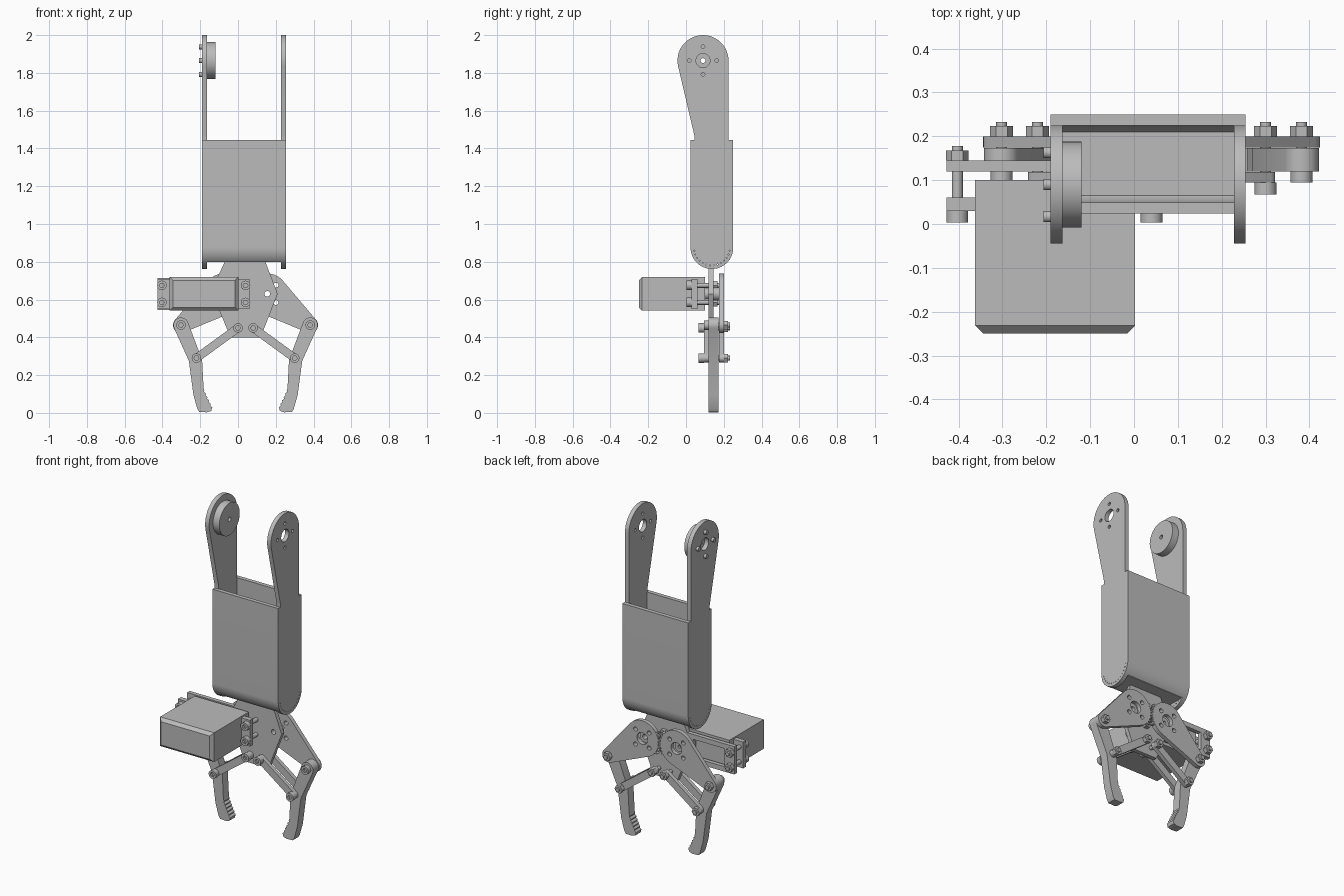
import bpy, bmesh
from math import sin, cos, pi, radians
from mathutils import Vector
from mathutils.geometry import convex_hull_2d

cube = bpy.data.objects.get("Cube")
if cube:
    bpy.data.objects.remove(cube)

grey = bpy.data.materials.new("plain_grey")
grey.use_nodes = True
colour = (0.5, 0.5, 0.5, 1)
grey.diffuse_color = colour
grey.node_tree.nodes["Principled BSDF"].inputs["Base Color"].default_value = colour
parts = []


def arc(u, v, r, a0=0, a1=360, n=32):
    """Points on an arc; a full turn leaves out the repeated end."""
    full = a1 - a0 == 360
    steps = n if full else n - 1
    return [(u + r * cos(radians(a0 + (a1 - a0) * i / steps)),
             v + r * sin(radians(a0 + (a1 - a0) * i / steps))) for i in range(n)]


def hull(points):
    return [points[i] for i in convex_hull_2d([Vector(p) for p in points])]


def finish(name, mesh):
    ob = bpy.data.objects.new(name, mesh)
    bpy.context.collection.objects.link(ob)
    mesh.materials.clear()
    mesh.materials.append(grey)
    parts.append(ob)
    return ob


def plate(name, outline, lo, hi, holes=(), axis="y"):
    """Flat plate with holes, extruded from lo to hi along an axis."""
    curve = bpy.data.curves.new(name, "CURVE")
    curve.dimensions = "2D"
    curve.fill_mode = "BOTH"
    curve.extrude = (hi - lo) / 2
    for loop in [outline, *holes]:
        spline = curve.splines.new("POLY")
        spline.points.add(len(loop) - 1)
        for point, (u, v) in zip(spline.points, loop):
            point.co = (u, v, 0, 1)
        spline.use_cyclic_u = True
    temp = bpy.data.objects.new(name + "_outline", curve)
    bpy.context.collection.objects.link(temp)
    bpy.context.view_layer.update()
    mesh = bpy.data.meshes.new_from_object(
        temp.evaluated_get(bpy.context.evaluated_depsgraph_get()))
    bpy.data.objects.remove(temp)
    mid = (lo + hi) / 2
    bm = bmesh.new()
    bm.from_mesh(mesh)
    for vert in bm.verts:
        u, v, w = vert.co
        vert.co = (u, w + mid, v) if axis == "y" else (w + mid, u, v)
    bmesh.ops.remove_doubles(bm, verts=bm.verts, dist=0.00005)
    bmesh.ops.recalc_face_normals(bm, faces=bm.faces)
    bm.to_mesh(mesh)
    bm.free()
    return finish(name, mesh)


def rect(u0, u1, v0, v1):
    return [(u0, v0), (u1, v0), (u1, v1), (u0, v1)]


def bolt(name, x, z, head, seat, nut):
    """Socket-head bolt with a hex nut, pointing backwards."""
    plate(name + "_head", arc(x, z, 0.025, n=24), head, seat, [arc(x, z, 0.013, n=6)])
    plate(name + "_shaft", arc(x, z, 0.0125, n=16), head + 0.015, nut + 0.033)
    plate(name + "_nut", arc(x, z, 0.026, n=6), nut, nut + 0.023)


# Side plates with rounded ends
HUB_Y, HUB_Z = 0.09, 1.865
BODY_Y, BODY_R, BEND_Z, RIM_Z = 0.137, 0.113, 0.875, 1.445
FRONT, BACK = BODY_Y - BODY_R, BODY_Y + BODY_R
side = (arc(BODY_Y, BEND_Z, BODY_R, 180, 360)
        + [(BACK, RIM_Z), (0.225, RIM_Z)]
        + arc(HUB_Y, HUB_Z, 0.135, 0, 193)
        + [(0.044, 1.47), (0.044, RIM_Z), (FRONT, RIM_Z)])
screw_spots = [(HUB_Y + 0.073 * cos(k * pi / 2), HUB_Z + 0.073 * sin(k * pi / 2))
               for k in range(4)]
side_holes = [arc(HUB_Y, HUB_Z, 0.037)] + [arc(u, v, 0.01, n=12) for u, v in screw_spots]
side_holes += [arc(u, v, 0.003, n=6) for u, v in arc(BODY_Y, BEND_Z, 0.095, 190, 350, 14)]
plate("right_side_plate", side, -0.19, -0.163, side_holes, "x")
plate("left_side_plate", side, 0.228, 0.254, side_holes, "x")

# Front and back panels curling under the body, and the floor between them
for name, s in (("front_panel", -1), ("back_panel", 1)):
    inner = BODY_R - 0.025
    bend = ([(BODY_R, RIM_Z)]
            + arc(0, BEND_Z, BODY_R, 0, -42, 12)
            + arc(0, BEND_Z, inner, -42, 0, 12)
            + [(inner, RIM_Z)])
    plate(name, [(BODY_Y + s * u, v) for u, v in bend], -0.163, 0.228, axis="x")
plate("body_floor", rect(BODY_Y - 0.08, BODY_Y + 0.08, 0.8, 0.825), -0.163, 0.228, axis="x")

# Round joint horn and its screws
plate("joint_horn", arc(HUB_Y, HUB_Z, 0.098, n=48), -0.163, -0.12,
      [arc(HUB_Y, HUB_Z, 0.013, n=16)], "x")
for i, (u, v) in enumerate(screw_spots):
    plate(f"horn_screw_{i}", arc(u, v, 0.013, n=16), -0.206, -0.163, axis="x")

# Servo motor with a chamfered front
bm = bmesh.new()
bmesh.ops.create_cube(bm, size=1)
for vert in bm.verts:
    vert.co = (-0.18 + vert.co.x * 0.364, -0.075 + vert.co.y * 0.35, 0.63 + vert.co.z * 0.178)
front_face = min(bm.faces, key=lambda f: f.calc_center_median().y)
bmesh.ops.bevel(bm, geom=list(front_face.edges), offset=0.018, segments=1, affect="EDGES")
mesh = bpy.data.meshes.new("servo_case")
bm.to_mesh(mesh)
bm.free()
finish("servo_case", mesh)
bolt_x = (-0.403, 0.04)
bolt_z = (0.585, 0.675)
plate("servo_flange", rect(-0.427, 0.06, 0.55, 0.71), 0.03, 0.06)
for x in bolt_x:
    for z in bolt_z:
        bolt("servo_bolt", x, z, 0.003, 0.03, 0.145)

# Palm plate with the servo bracket
MID, GEAR_Z, GEAR_D = 0.04, 0.63, 0.115
palm = [(-0.07, 0.8), (0.145, 0.8), (0.21, 0.63), (0.12, 0.4), (-0.04, 0.4),
        (-0.1, 0.545), (-0.427, 0.545), (-0.427, 0.715), (-0.11, 0.715)]
plate("palm_plate", palm, 0.12, 0.145,
      [rect(-0.36, -0.15, 0.575, 0.685), arc(MID - GEAR_D, GEAR_Z, 0.045),
       arc(MID + GEAR_D, GEAR_Z, 0.015, n=16)])
plate("servo_shaft", arc(MID - GEAR_D, GEAR_Z, 0.03), 0.1, 0.172,
      [arc(MID - GEAR_D, GEAR_Z, 0.01, n=12)])
plate("gear_spacer", arc(MID + GEAR_D, GEAR_Z, 0.034), 0.145, 0.175,
      [arc(MID + GEAR_D, GEAR_Z, 0.015, n=16)])

# Mirrored gripper halves; distances are measured from the middle line
ELBOW, WRIST, PIVOT = (0.342, 0.465), (0.26, 0.29), (0.04, 0.45)
zigzag = [(0.176 + 0.042 * t / 10 + 0.007 * (t % 2), 0.03 + 0.09 * t / 10)
          for t in range(11)]
finger = (arc(*ELBOW, 0.04, -25, 160, 16)
          + [(0.23, 0.28), (0.222, 0.13)] + zigzag[::-1]
          + [(0.182, 0.01), (0.205, 0.003), (0.245, 0.005), (0.255, 0.02),
             (0.276, 0.095), (0.3, 0.275)])
for label, s in (("left", 1), ("right", -1)):
    def flip(points):
        return [(MID + s * u, v) for u, v in points]

    # Gear arm with holes and meshing teeth
    gear_holes = [arc(GEAR_D, GEAR_Z, 0.036)]
    gear_holes += [arc(GEAR_D + 0.065 * cos(a), GEAR_Z + 0.065 * sin(a), 0.013, n=14)
                   for a in (pi / 4 + k * pi / 2 for k in range(4))]
    arm = hull(arc(GEAR_D, GEAR_Z, 0.108, n=64) + arc(*ELBOW, 0.042))
    plate(label + "_gear_arm", flip(arm), 0.175, 0.2, [flip(h) for h in gear_holes])
    for k in range(-3, 4):
        a = pi + (k + 0.25 * s) * 0.19
        tooth = [(GEAR_D + r * cos(a + d), GEAR_Z + r * sin(a + d))
                 for r, d in ((0.105, -0.06), (0.121, -0.025), (0.121, 0.025), (0.105, 0.06))]
        plate(label + "_gear_tooth", flip(tooth), 0.176, 0.199)

    # Finger with a serrated pad
    plate(label + "_finger", flip(finger), 0.12, 0.173)

    # Twin links and the bolts at each joint
    link = hull(arc(*PIVOT, 0.022) + arc(*WRIST, 0.022))
    plate(label + "_front_link", flip(link), 0.095, 0.119)
    plate(label + "_back_link", flip(link), 0.175, 0.2)
    for joint, (u, v), head in (("elbow", ELBOW, 0.095), ("wrist", WRIST, 0.067),
                                ("pivot", PIVOT, 0.067)):
        bolt(f"{label}_{joint}_bolt", MID + s * u, v, head, head + 0.028, 0.2)

# Smooth the rounded sides and keep edges sharp
bpy.ops.object.select_all(action="DESELECT")
for ob in parts:
    ob.select_set(True)
bpy.context.view_layer.objects.active = parts[0]
bpy.ops.object.shade_smooth_by_angle(angle=radians(30))
